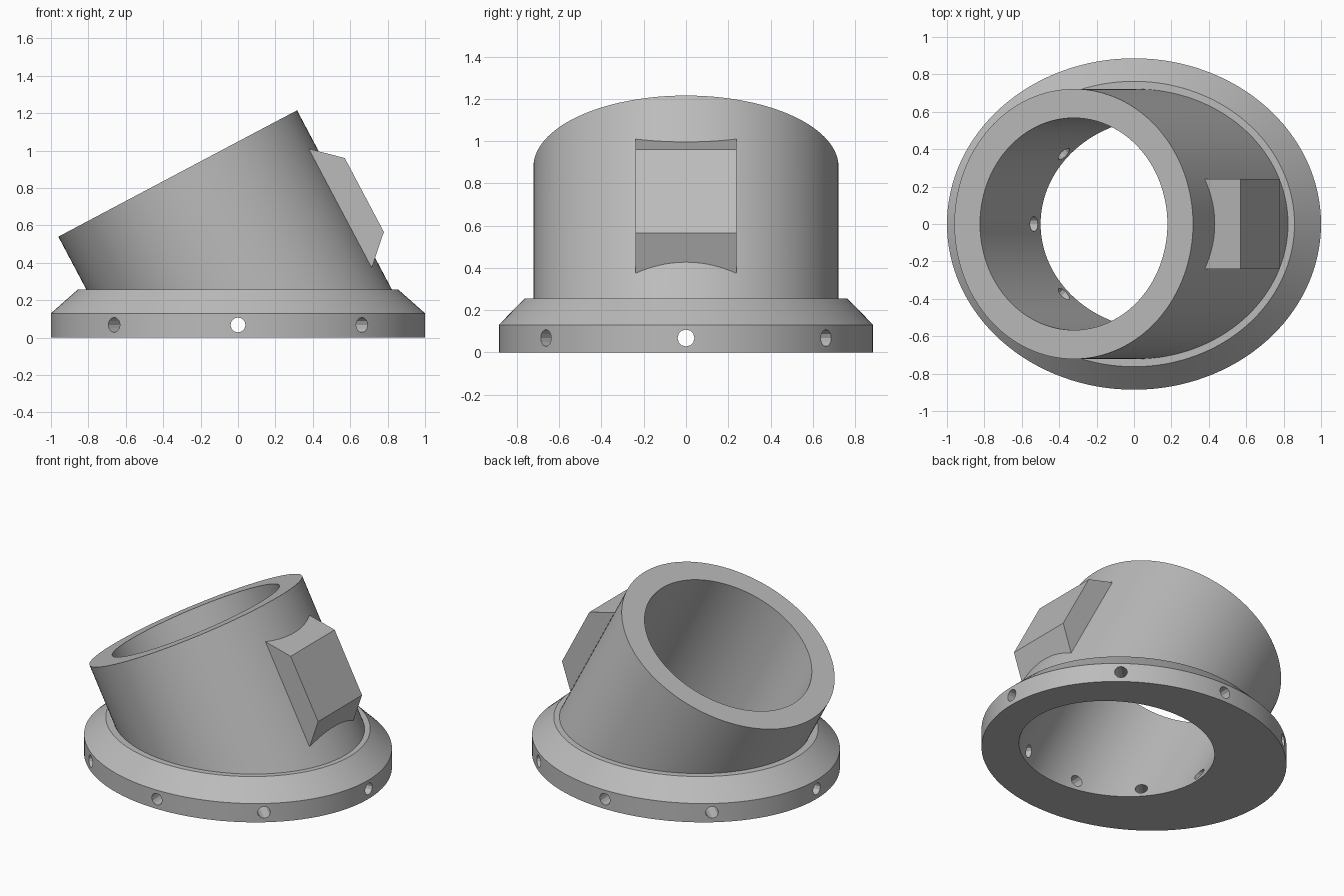
import bpy, bmesh, math
from mathutils import Matrix, Vector

cube = bpy.data.objects.get("Cube")
if cube:
    bpy.data.objects.remove(cube)

SEGS = 128
TILT = math.radians(-27.9)
TOP = Vector((-0.3225, 0, 0.8775))            # centre of the tube mouth
TUBE = Matrix.Translation(TOP) @ Matrix.Rotation(TILT, 4, 'Y')

grey = bpy.data.materials.new("plain grey")
grey.use_nodes = True
colour = (0.5, 0.5, 0.5, 1)
grey.diffuse_color = colour
grey.node_tree.nodes["Principled BSDF"].inputs["Base Color"].default_value = colour


def make(name, bm):
    bmesh.ops.recalc_face_normals(bm, faces=bm.faces)
    mesh = bpy.data.meshes.new(name)
    bm.to_mesh(mesh)
    bm.free()
    mesh.materials.append(grey)
    obj = bpy.data.objects.new(name, mesh)
    bpy.context.collection.objects.link(obj)
    return obj


def cylinder(bm, r1, r2, z0, z1, matrix=Matrix(), segs=SEGS):
    place = matrix @ Matrix.Translation((0, 0, (z0 + z1) / 2))
    return bmesh.ops.create_cone(bm, cap_ends=True, segments=segs, radius1=r1,
                                 radius2=r2, depth=z1 - z0, matrix=place)


def boolean(target, tool, operation):
    mod = target.modifiers.new(tool.name, 'BOOLEAN')
    mod.object, mod.operation, mod.solver = tool, operation, 'EXACT'
    tool.hide_render = True
    bpy.context.view_layer.objects.active = target
    bpy.ops.object.modifier_apply(modifier=mod.name)
    bpy.data.objects.remove(tool)


# Oval flange: straight rim, then a sloped shoulder extruded from the rim
bm = bmesh.new()
cylinder(bm, 1, 1, 0, 0.13, Matrix.Diagonal((1, 0.886, 1, 1)))
top = max(bm.faces, key=lambda f: f.calc_center_median().z)
new = bmesh.ops.extrude_face_region(bm, geom=[top])["geom"]
bmesh.ops.delete(bm, geom=[top], context='FACES')
for v in (g for g in new if isinstance(g, bmesh.types.BMVert)):
    v.co = (v.co.x * 0.858, v.co.y * 0.861, 0.256)
collar = make("angled_collar", bm)

# Leaning tube, trimmed inside the flange
bm = bmesh.new()
cylinder(bm, 0.722, 0.722, -1.6, 0, TUBE)
cut = bmesh.ops.bisect_plane(bm, geom=bm.verts[:] + bm.edges[:] + bm.faces[:],
                             plane_co=(0, 0, 0.1), plane_no=(0, 0, -1), clear_outer=True)
bmesh.ops.contextual_create(bm, geom=[e for e in cut["geom_cut"]
                                      if isinstance(e, bmesh.types.BMEdge)])
boolean(collar, make("tube", bm), 'UNION')

# Chamfered pad on the long side of the tube (radius, height along the tube)
bm = bmesh.new()
profile = [(0.62, -0.212), (0.682, -0.212), (0.828, -0.345),
           (0.828, -0.792), (0.682, -0.93), (0.62, -0.93)]
face = bm.faces.new([bm.verts.new((r, -0.24, u)) for r, u in profile])
new = bmesh.ops.extrude_face_region(bm, geom=[face])["geom"]
bmesh.ops.translate(bm, vec=(0, 0.48, 0),
                    verts=[g for g in new if isinstance(g, bmesh.types.BMVert)])
bm.transform(TUBE)
boolean(collar, make("side_pad", bm), 'UNION')

# Bore straight down the tube and out through the underside
bm = bmesh.new()
cylinder(bm, 0.567, 0.567, -1.8, 0.3, TUBE)
boolean(collar, make("bore_cutter", bm), 'DIFFERENCE')

# Eight radial screw holes in the rim
for i in range(8):
    bm = bmesh.new()
    aim = (Matrix.Translation((0, 0, 0.068)) @ Matrix.Rotation(i * math.pi / 4, 4, 'Z')
           @ Matrix.Rotation(math.pi / 2, 4, 'Y'))
    cylinder(bm, 0.04, 0.04, 0.2, 1.2, aim, 12)
    boolean(collar, make("hole_cutter", bm), 'DIFFERENCE')

bpy.ops.object.select_all(action='DESELECT')
collar.select_set(True)
bpy.context.view_layer.objects.active = collar
bpy.ops.object.shade_smooth_by_angle(angle=math.radians(20))
